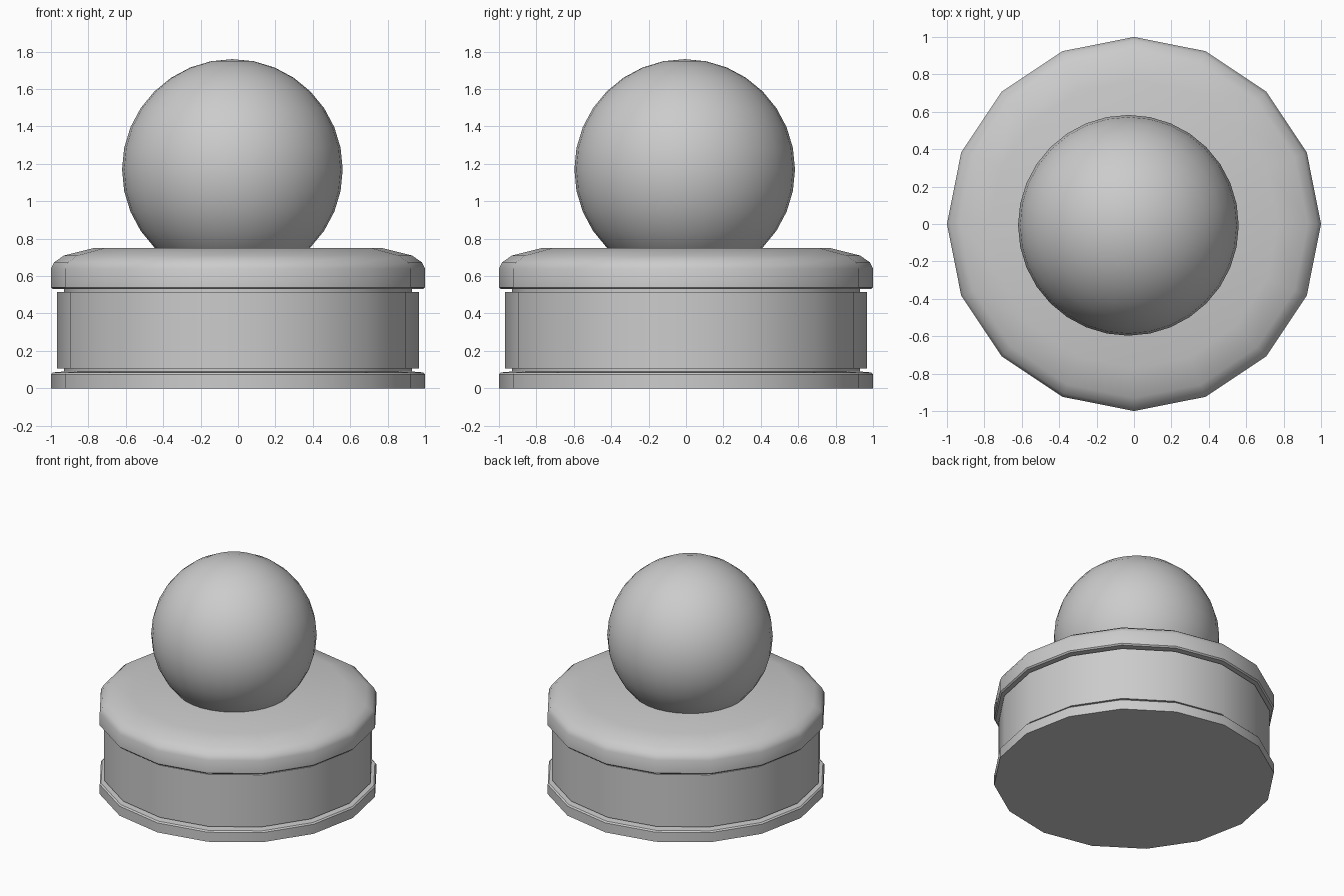
import bpy, bmesh, math

if "Cube" in bpy.data.objects:
    bpy.data.objects.remove(bpy.data.objects["Cube"])


def lathe(name, profile, sides):
    """Spin a (radius, height) profile around z; points of radius 0 close the ends."""
    bm = bmesh.new()
    rings = []
    for r, z in profile:
        rings.append([bm.verts.new((r * math.cos(2 * math.pi * i / sides),
                                    r * math.sin(2 * math.pi * i / sides), z))
                      for i in range(sides)])
    for low, high in zip(rings, rings[1:]):
        for i in range(sides):
            j = (i + 1) % sides
            bm.faces.new((low[i], low[j], high[j], high[i]))
    bm.faces.new(rings[0][::-1])
    bm.faces.new(rings[-1])
    mesh = bpy.data.meshes.new(name)
    bm.to_mesh(mesh)
    bm.free()
    obj = bpy.data.objects.new(name, mesh)
    bpy.context.collection.objects.link(obj)
    return obj


def smooth(obj):
    bpy.ops.object.select_all(action='DESELECT')
    obj.select_set(True)
    bpy.context.view_layer.objects.active = obj
    bpy.ops.object.shade_smooth_by_angle(angle=math.radians(35))


# Sixteen-sided pedestal: foot plate, groove, drum, groove, rounded cap
pedestal = lathe("pedestal", [
    (1.0, 0.0), (1.0, 0.075), (0.99, 0.085), (0.93, 0.09),
    (0.93, 0.105), (0.968, 0.105), (0.968, 0.515), (0.93, 0.515),
    (0.93, 0.53), (0.99, 0.53), (1.0, 0.54), (1.0, 0.64),
    (0.982, 0.675), (0.93, 0.71), (0.77, 0.75)], 16)
smooth(pedestal)

# Ball resting in the cap, slightly off centre
bpy.ops.mesh.primitive_uv_sphere_add(segments=32, ring_count=16, radius=0.59,
                                     location=(-0.03, -0.007, 1.17))
ball = bpy.context.object
ball.name = "ball"
smooth(ball)
